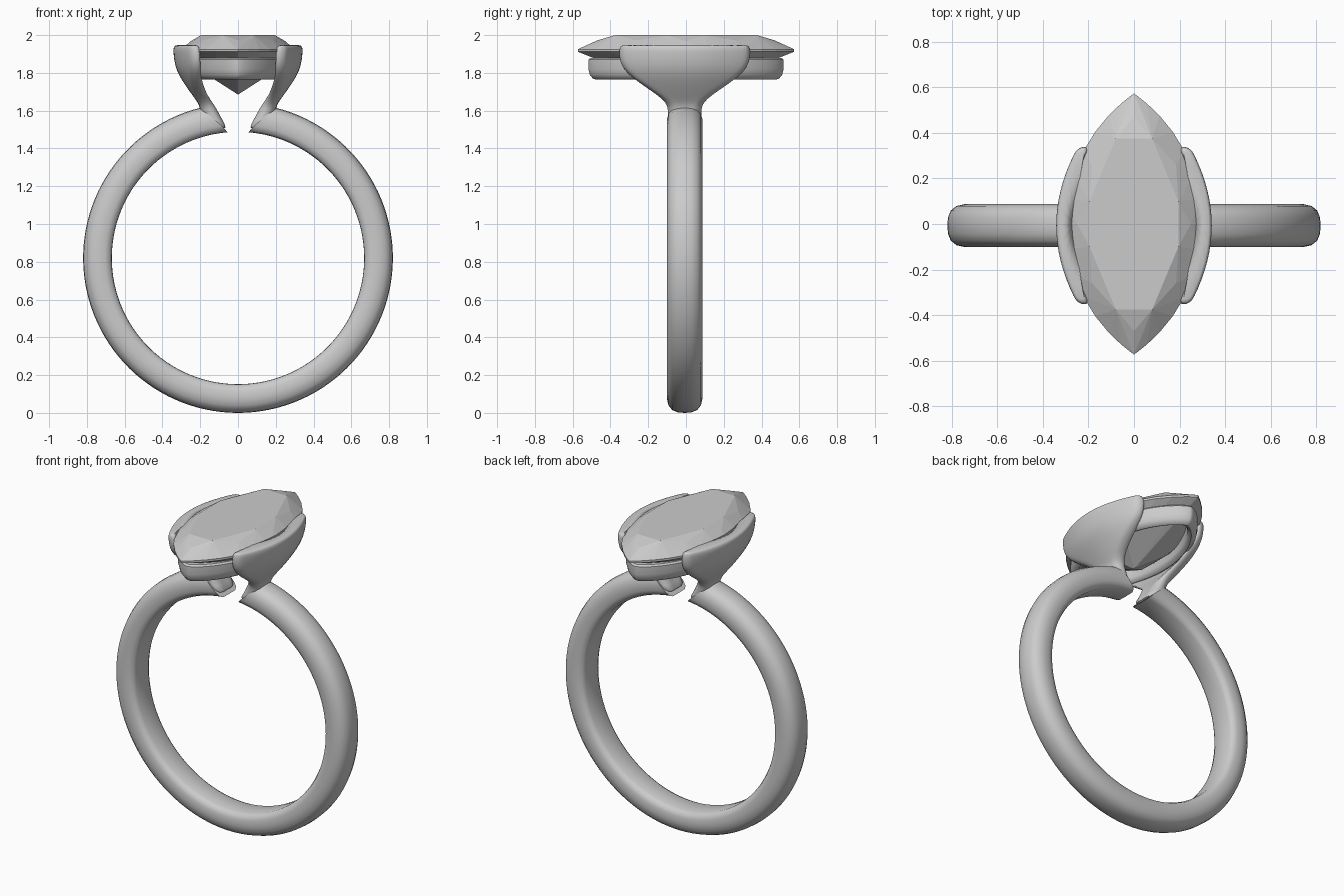
import bpy, bmesh
from math import sin, cos, pi, sqrt

cube = bpy.data.objects.get("Cube")
if cube:
    bpy.data.objects.remove(cube, do_unlink=True)

silver = bpy.data.materials.new("silver_grey")
silver.use_nodes = True
GREY = (0.6, 0.6, 0.6, 1)
silver.diffuse_color = GREY
silver.node_tree.nodes["Principled BSDF"].inputs["Base Color"].default_value = GREY

BAND_Y = -0.007      # band and claws sit a hair forward of the stone
CENTRE_Z = 0.82


def finish(name, bm, smooth=True, angle=40):
    bmesh.ops.recalc_face_normals(bm, faces=bm.faces[:])
    mesh = bpy.data.meshes.new(name)
    bm.to_mesh(mesh)
    bm.free()
    mesh.materials.append(silver)
    obj = bpy.data.objects.new(name, mesh)
    bpy.context.collection.objects.link(obj)
    bpy.ops.object.select_all(action='DESELECT')
    obj.select_set(True)
    bpy.context.view_layer.objects.active = obj
    if smooth:
        bpy.ops.object.shade_smooth_by_angle(angle=angle * pi / 180)
    return obj


def loft(rings, closed=False):
    """Skin closed rings of points; cap the ends unless the loft is a loop."""
    bm = bmesh.new()
    rows = [[bm.verts.new(p) for p in ring] for ring in rings]
    n = len(rows[0])
    pairs = list(zip(rows, rows[1:]))
    if closed:
        pairs.append((rows[-1], rows[0]))
    for a, b in pairs:
        for i in range(n):
            j = (i + 1) % n
            bm.faces.new((a[i], a[j], b[j], b[i]))
    if not closed:
        bm.faces.new(rows[0])
        bm.faces.new(rows[-1])
    return bm


# Band: rounded profile swept round the finger, with slanted ends at the top
half = [(0, .668), (.06, .669), (.082, .68), (.092, .705), (.094, .745),
        (.086, .78), (.066, .805), (.036, .817), (0, .82)]
profile = half + [(-y, r) for y, r in half[-2:0:-1]]
STEPS = 112


def band_point(y, r, t):
    start = 0.083 + (r - 0.668) / 0.152 * 0.167
    phi = start + (2 * pi - 2 * start) * t
    return (r * sin(phi), y + BAND_Y, CENTRE_Z + r * cos(phi))


finish("band", loft([[band_point(y, r, k / STEPS) for y, r in profile]
                     for k in range(STEPS + 1)]), angle=50)

# Claws: flaring curved plates rising from the band ends
# each row: height, inner x, outer x, half width
claw_rows = [
    (1.50, .056, .12, .085), (1.55, .083, .19, .09), (1.60, .11, .20, .09),
    (1.63, .128, .205, .094), (1.66, .152, .225, .117), (1.70, .185, .255, .17),
    (1.75, .225, .29, .245), (1.80, .262, .321, .308), (1.85, .28, .337, .342),
    (1.90, .285, .343, .348), (1.93, .286, .344, .346), (1.944, .294, .337, .338),
    (1.948, .304, .327, .328)]


def claw_ring(z, inner, outer, width):
    t, mid = (outer - inner) / 2, (outer + inner) / 2
    straight = width - t
    pts = []
    for side in (1, -1):
        pts += [(side * t, side * straight * (k / 4 - 1)) for k in range(9)]
        for k in range(1, 6):
            a = k * pi / 6
            pts.append((side * t * cos(a), side * (straight + t * sin(a))))
    return [(mid + x - 0.8 * y * y, y + BAND_Y, z) for x, y in pts]


claws = finish("claws", loft([claw_ring(*row) for row in claw_rows]), angle=60)
claws.modifiers.new("mirror", 'MIRROR').use_mirror_merge = False
claws.modifiers.new("soften", 'SUBSURF').levels = 1
claws.modifiers["soften"].render_levels = 1

# Seat rail: pointed oval ring below the stone, rounded along the bottom
rail_section = [(0, 1.87), (0, 1.82), (.008, 1.79), (.024, 1.77), (.042, 1.764),
                (.06, 1.772), (.07, 1.79), (.07, 1.87), (.06, 1.88), (.01, 1.88)]


def rail_ring(a):
    c, s = cos(a), sin(a)
    x = abs(c) ** 1.4 * (1 if c > 0 else -1)
    return [((.27 - d) * x, (.517 - d) * s, z) for d, z in rail_section]


finish("seat_rail", loft([rail_ring(2 * pi * k / 72) for k in range(72)], True))

# Stone: faceted pointed oval from the hull of table, girdle, pavilion and culet
LENGTH, WIDTH = 0.573, 0.30
RADIUS = (LENGTH ** 2 + WIDTH ** 2) / (2 * WIDTH)


def outline(y):
    return sqrt(RADIUS ** 2 - y * y) - RADIUS + WIDTH


points = [(0, 0, 1.685)]
for sx in (1, -1):
    for k in range(-8, 9):
        y = LENGTH * sin(k / 8 * pi / 2)
        x = sx * max(outline(y), 0)
        points += [(x, y, 1.912), (x, y, 1.925)]
    for sy in (1, -1):
        points += [(sx * .195, sy * .1, 2.0), (sx * .08, sy * .375, 2.0),
                   (sx * .185, sy * .26, 1.972), (sx * .14, sy * .1, 1.775)]
    points += [(sx * .25, 0, 1.968), (0, sx * .47, 1.972)]

bm = bmesh.new()
for p in points:
    bm.verts.new(p)
bmesh.ops.remove_doubles(bm, verts=bm.verts[:], dist=0.001)
hull = bmesh.ops.convex_hull(bm, input=bm.verts[:])
loose = [v for v in bm.verts if not v.link_faces]
bmesh.ops.delete(bm, geom=loose, context='VERTS')
bmesh.ops.dissolve_limit(bm, angle_limit=0.02, verts=bm.verts[:], edges=bm.edges[:])
finish("stone", bm, smooth=False)
